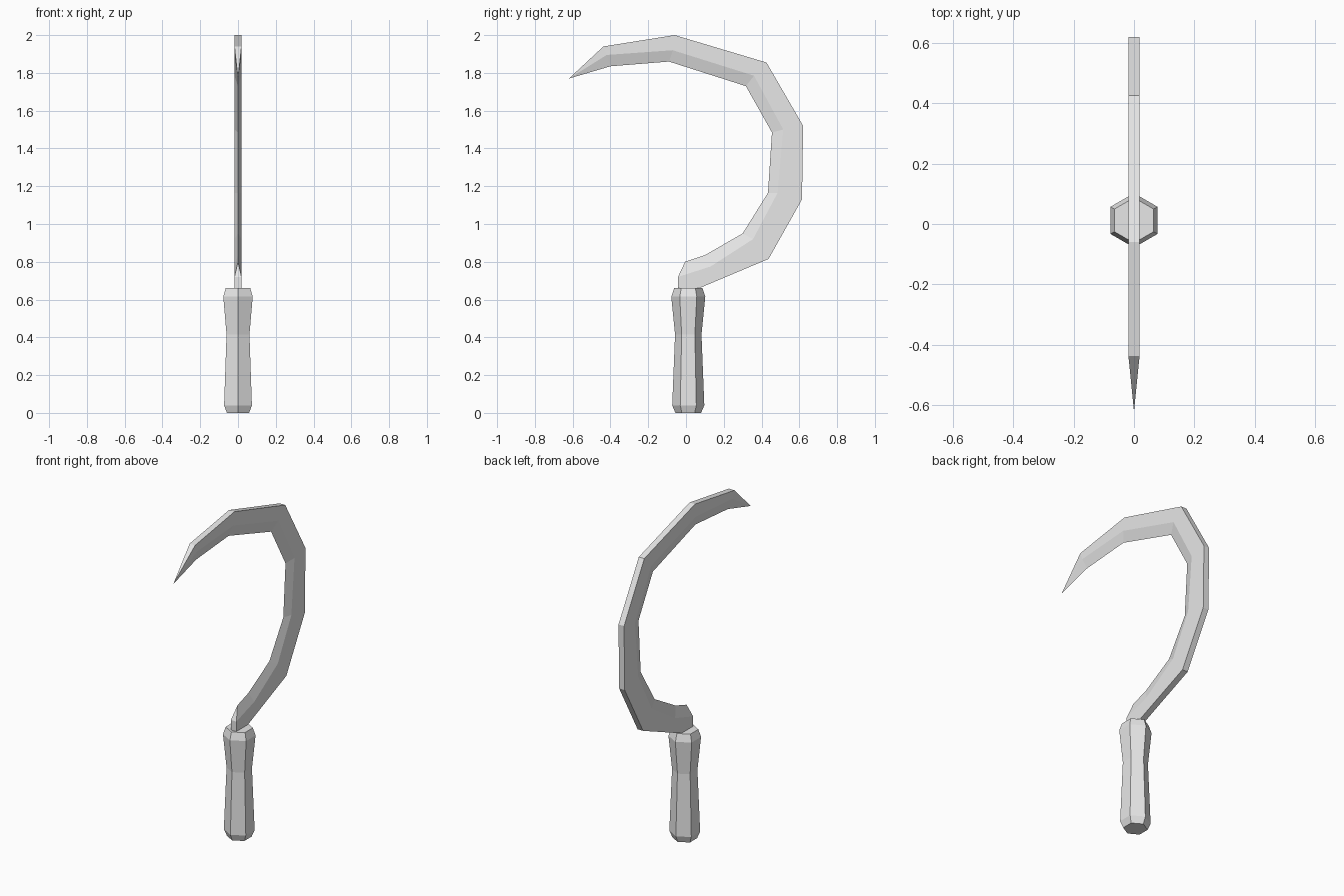
import bpy, bmesh, math

cube = bpy.data.objects.get("Cube")
if cube:
    bpy.data.objects.remove(cube, do_unlink=True)

grey = bpy.data.materials.new("plain_grey")
grey.use_nodes = True
grey.diffuse_color = (0.8, 0.8, 0.8, 1)
grey.node_tree.nodes["Principled BSDF"].inputs["Base Color"].default_value = (0.8, 0.8, 0.8, 1)


def finish(bm, name):
    """Turn a bmesh into a flat-shaded object."""
    bmesh.ops.recalc_face_normals(bm, faces=bm.faces[:])
    mesh = bpy.data.meshes.new(name)
    bm.to_mesh(mesh)
    bm.free()
    mesh.materials.append(grey)
    obj = bpy.data.objects.new(name, mesh)
    bpy.context.collection.objects.link(obj)
    return obj


def bridge(bm, a, b, closed=True):
    """Join two equal rows of vertices with quads."""
    n = len(a)
    for i in range(n if closed else n - 1):
        j = (i + 1) % n
        bm.faces.new((a[i], a[j], b[j], b[i]))


# Six-sided grip: (radius, height) rings
grip_profile = [(0.068, 0), (0.085, 0.04), (0.07, 0.415), (0.09, 0.615), (0.075, 0.66)]
grip_y = 0.012
bm = bmesh.new()
rings = []
for radius, z in grip_profile:
    angles = [math.pi / 2 + k * math.pi / 3 for k in range(6)]
    rings.append([bm.verts.new((radius * math.cos(a), grip_y + radius * math.sin(a), z))
                  for a in angles])
for low, high in zip(rings, rings[1:]):
    bridge(bm, low, high)
bm.faces.new(rings[0])
bm.faces.new(rings[-1])
finish(bm, "handle")

# Hooked blade: (cutting edge, bevel line, spine) stations as (y, z)
half = 0.0185
stations = [
    ((-0.005, 0.80), (-0.042, 0.72), (0.07, 0.66)),
    ((0.10, 0.835), (0.13, 0.775), (0.20, 0.715)),
    ((0.30, 0.95), (0.355, 0.92), (0.437, 0.815)),
    ((0.434, 1.165), (0.485, 1.165), (0.614, 1.13)),
    ((0.455, 1.485), (0.515, 1.50), (0.62, 1.52)),
    ((0.317, 1.73), (0.36, 1.785), (0.426, 1.855)),
    ((-0.09, 1.86), (-0.07, 1.92), (-0.06, 2.0)),
    ((-0.40, 1.835), (-0.42, 1.895), (-0.437, 1.94)),
]
bm = bmesh.new()
rows = []
for edge, bevel, spine in stations:
    outline = [(-half, spine), (-half, bevel), (0, edge), (half, bevel), (half, spine)]
    rows.append([bm.verts.new((x, *p)) for x, p in outline])
for a, b in zip(rows, rows[1:]):
    bridge(bm, a, b)

# Pointed tip
tip = bm.verts.new((0, -0.62, 1.77))
last = rows[-1]
for i in range(5):
    bm.faces.new((last[i], last[(i + 1) % 5], tip))

# Tang running down into the grip
first = rows[0]
bm.faces.new(first[1:4])
top = [first[0], first[1], first[3], first[4]]
bottom = [bm.verts.new((v.co.x, v.co.y, 0.65)) for v in top]
bridge(bm, top, bottom)
bm.faces.new(bottom)
finish(bm, "blade")
